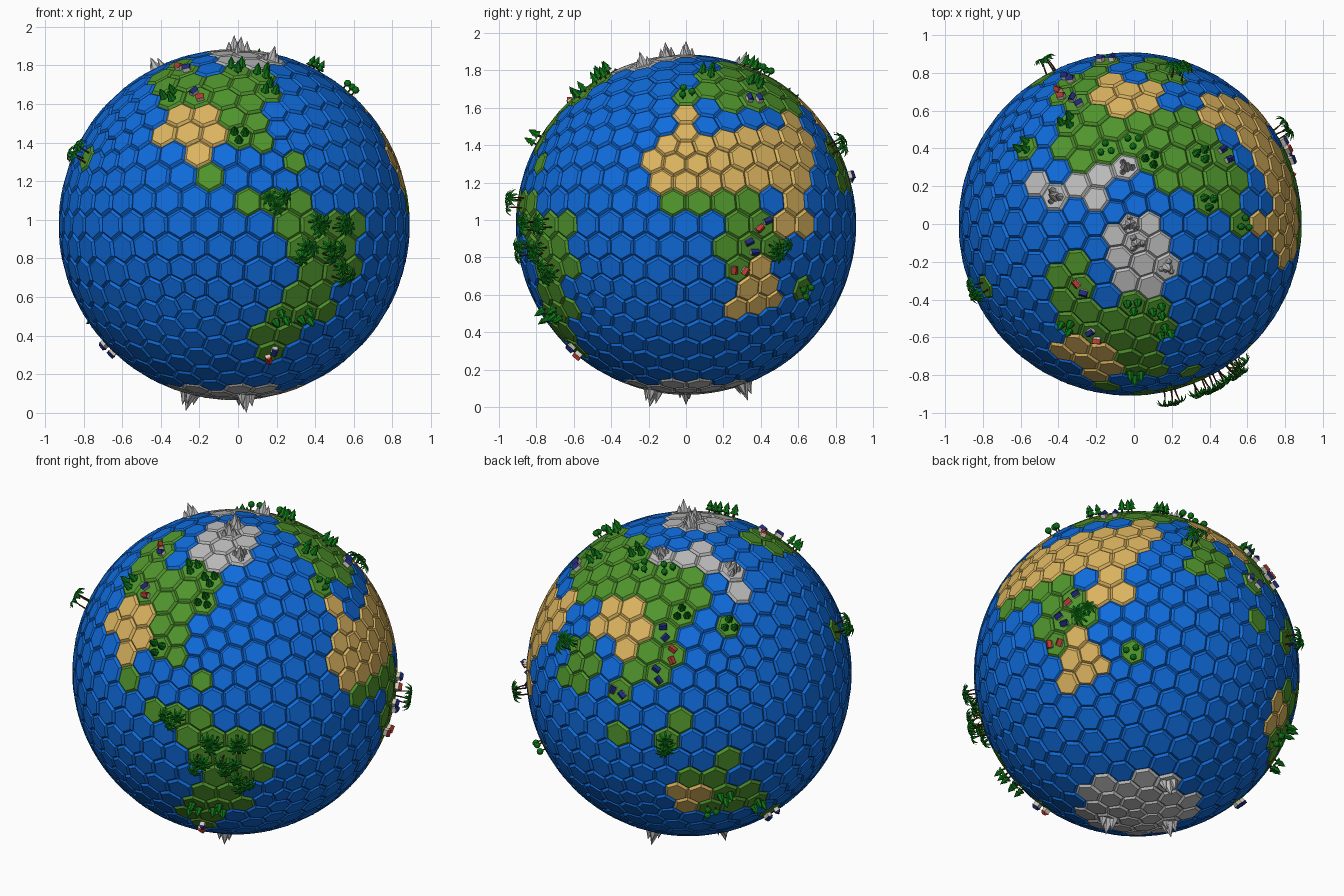
import bpy, bmesh, random
from math import sin, cos, radians, asin, atan2, pi
from mathutils import Vector, Matrix

if "Cube" in bpy.data.objects:
    bpy.data.objects.remove(bpy.data.objects["Cube"])

random.seed(4)
R = 0.91
CENTER = Vector((-0.02, 0, 0.975))
GREY, LEAF, GRASS_GREEN = (0.5, 0.5, 0.5), (0.004, 0.18, 0.008), (0.08, 0.3, 0.026)
COLORS = {
    "ocean_tiles": (0.005, 0.15, 0.72), "grass_tiles": GRASS_GREEN, "sand_tiles": (0.7, 0.45, 0.115),
    "ice_tiles": GREY, "mountains": GREY, "tree_trunks": (0.08, 0.02, 0.006),
    "conifer_foliage": LEAF, "bush_foliage": LEAF, "palm_fronds": LEAF,
    "house_walls": (0.65, 0.6, 0.5), "red_roofs": (0.5, 0.05, 0.03), "blue_roofs": (0.013, 0.026, 0.22),
}
parts = {name: bmesh.new() for name in COLORS}

# Land as round patches: longitude, latitude, radius in degrees (0 = a single tile)
PATCHES = {
    "ice_tiles": [(-70, 76, 14), (108, 70, 6), (135, 69, 7), (160, 59, 7), (0, -90, 20)],
    "sand_tiles": [(0, 24, 13), (22, 23, 12), (42, 24, 13), (52, 33, 9), (40, 5, 8), (27, -23, 10),
                   (-2, 40, 4), (82, 38, 7), (96, 40, 9), (-109, 35, 9), (-103, 26, 8), (127, -25, 8)],
    "grass_tiles": [(-90, 50, 14), (-118, 52, 10), (-138, 62, 9), (-84, 34, 8), (-95, 14, 5), (-84, 9, 4),
                    (-70, 3, 9), (-57, -8, 15), (-62, -26, 11), (-70, -42, 7),
                    (22, 54, 9), (48, 56, 15), (80, 58, 14), (115, 54, 15), (112, 32, 12), (78, 20, 9),
                    (101, 17, 5), (0, 9, 6), (19, 4, 10), (24, -7, 10), (132, -24, 13), (146, -30, 8),
                    (47, -19, 0), (-71, 21, 0), (-157, 22, 0), (140, 40, 5), (123, 12, 5), (114, 1, 0),
                    (102, 0, 5), (142, -5, 5), (172, -43, 0), (-2, 53, 0)],
}
PEAKS = [(92, 70), (160, 60), (60, 84), (-60, 84), (-50, 72), (-85, -77), (80, -72), (180, -75)]


def direction(lon, lat):
    a, b = radians(lon), radians(lat)
    return Vector((cos(a) * cos(b), sin(a) * cos(b), sin(b)))


# Hexagon tiles: the dual of a subdivided icosphere
ico = bmesh.new()
bmesh.ops.create_icosphere(ico, subdivisions=4, radius=1)
normals = [v.co.normalized() for v in ico.verts]
kinds = ["ocean_tiles"] * len(normals)
for kind in ("grass_tiles", "sand_tiles", "ice_tiles"):
    for lon, lat, size in PATCHES[kind]:
        d = direction(lon, lat)
        dots = [n.dot(d) for n in normals]
        limit = min(max(dots), cos(radians(size)))
        for i, dot in enumerate(dots):
            if dot >= limit:
                kinds[i] = kind

for v, n, kind in zip(ico.verts, normals, kinds):
    q = n.to_track_quat('Z', 'Y').inverted()
    ring = []
    for f in v.link_faces:
        c = f.calc_center_median().normalized()
        local = q @ (c - n)
        ring.append((atan2(local.y, local.x), c))
    ring = [c for _, c in sorted(ring, key=lambda t: t[0])]
    bm = parts[kind]
    low = [bm.verts.new(CENTER + c * (R - 0.012)) for c in ring]
    top = [bm.verts.new(CENTER + n.lerp(c, 0.82).normalized() * R) for c in ring]
    bm.faces.new(top)
    for i in range(len(ring)):
        j = (i + 1) % len(ring)
        bm.faces.new((low[i], low[j], top[j], top[i]))
ico.free()


def frames(n, count, spread):
    """Upright frames spread around the centre of a tile."""
    base = Matrix.Translation(CENTER + n * (R - 0.003)) @ n.to_track_quat('Z', 'Y').to_matrix().to_4x4()
    start = random.uniform(0, 2 * pi)
    for i in range(count):
        a = start + 2 * pi * i / count
        yield (base @ Matrix.Translation((spread * cos(a), spread * sin(a), 0))
               @ Matrix.Rotation(random.uniform(0, 2 * pi), 4, 'Z'))


def cone(part, m, z, r1, r2, h):
    bmesh.ops.create_cone(parts[part], cap_ends=True, segments=6, radius1=r1, radius2=r2, depth=h,
                          matrix=m @ Matrix.Translation((0, 0, z + h / 2)))


def conifer(m):
    cone("tree_trunks", m, 0, 0.005, 0.005, 0.02)
    cone("conifer_foliage", m, 0.016, 0.024, 0.006, 0.03)
    cone("conifer_foliage", m, 0.038, 0.019, 0, 0.038)


def bush(m):
    cone("tree_trunks", m, 0, 0.004, 0.004, 0.02)
    bmesh.ops.create_icosphere(parts["bush_foliage"], subdivisions=2, radius=0.019,
                               matrix=m @ Matrix.Translation((0, 0, 0.032)))


def palm(m):
    # Leaning trunk in two pieces, then arched folded fronds
    lean = m @ Matrix.Rotation(0.12, 4, 'Y')
    cone("tree_trunks", lean, 0, 0.005, 0.004, 0.04)
    crown = lean @ Matrix.Translation((0, 0, 0.038)) @ Matrix.Rotation(0.12, 4, 'Y')
    cone("tree_trunks", crown, 0, 0.004, 0.003, 0.042)
    bm = parts["palm_fronds"]
    profile = [(0, 0.04, 0.002), (0.018, 0.05, 0.009), (0.036, 0.042, 0.008), (0.05, 0.02, 0.001)]
    for k in range(8):
        turn = crown @ Matrix.Rotation(2 * pi * k / 8, 4, 'Z')
        rows = [[bm.verts.new(turn @ Vector((x, s * w, z - abs(s) * w / 2))) for s in (-1, 0, 1)]
                for x, z, w in profile]
        for a, b in zip(rows, rows[1:]):
            for i in (0, 1):
                bm.faces.new((a[i], b[i], b[i + 1], a[i + 1]))


def house(m):
    w, d, h = 0.019, 0.014, 0.022
    bmesh.ops.create_cube(parts["house_walls"], size=1, matrix=m @ Matrix.Translation((0, 0, h / 2))
                          @ Matrix.Diagonal((2 * w, 2 * d, h, 1)))
    bm = parts[random.choice(("red_roofs", "blue_roofs"))]
    w, d = w * 1.15, d * 1.25
    a, b = [[bm.verts.new(m @ Vector(p)) for p in ((x, -d, h), (x, d, h), (x, 0, h * 1.8))] for x in (-w, w)]
    bm.faces.new(a[::-1])
    bm.faces.new(b)
    for i in range(3):
        j = (i + 1) % 3
        bm.faces.new((a[i], a[j], b[j], b[i]))


def mountain(m, scale):
    cone("mountains", m, 0, 0.036 * scale, 0, 0.09 * scale)


# Scenery on grass: palms in the tropics, conifers, bushes and houses in cooler latitudes
for n, kind in zip(normals, kinds):
    if kind != "grass_tiles" or random.random() > 0.4:
        continue
    if -0.35 < n.z < 0.5:
        build = random.choice((palm, palm, palm, palm, house))
    else:
        build = random.choice((conifer, conifer, bush, house))
    for m in frames(n, 2 if build is house else 3, 0.032):
        build(m)

# Polar mountains: one tall peak with three foothills
ice = [n for n, k in zip(normals, kinds) if k == "ice_tiles"]
for spot in PEAKS:
    n = max(ice, key=direction(*spot).dot)
    size = 0.85 if n.z > 0 else 1.0
    for m in frames(n, 1, 0):
        mountain(m, size)
    for m in frames(n, 3, 0.032):
        mountain(m, size * random.uniform(0.5, 0.75))

# Turn each collected part into an object
for name, bm in parts.items():
    mesh = bpy.data.meshes.new(name)
    bm.to_mesh(mesh)
    bm.free()
    mat = bpy.data.materials.new(name)
    mat.diffuse_color = (*COLORS[name], 1)
    mat.use_nodes = True
    mat.node_tree.nodes["Principled BSDF"].inputs["Base Color"].default_value = mat.diffuse_color
    mesh.materials.append(mat)
    bpy.context.collection.objects.link(bpy.data.objects.new(name, mesh))
